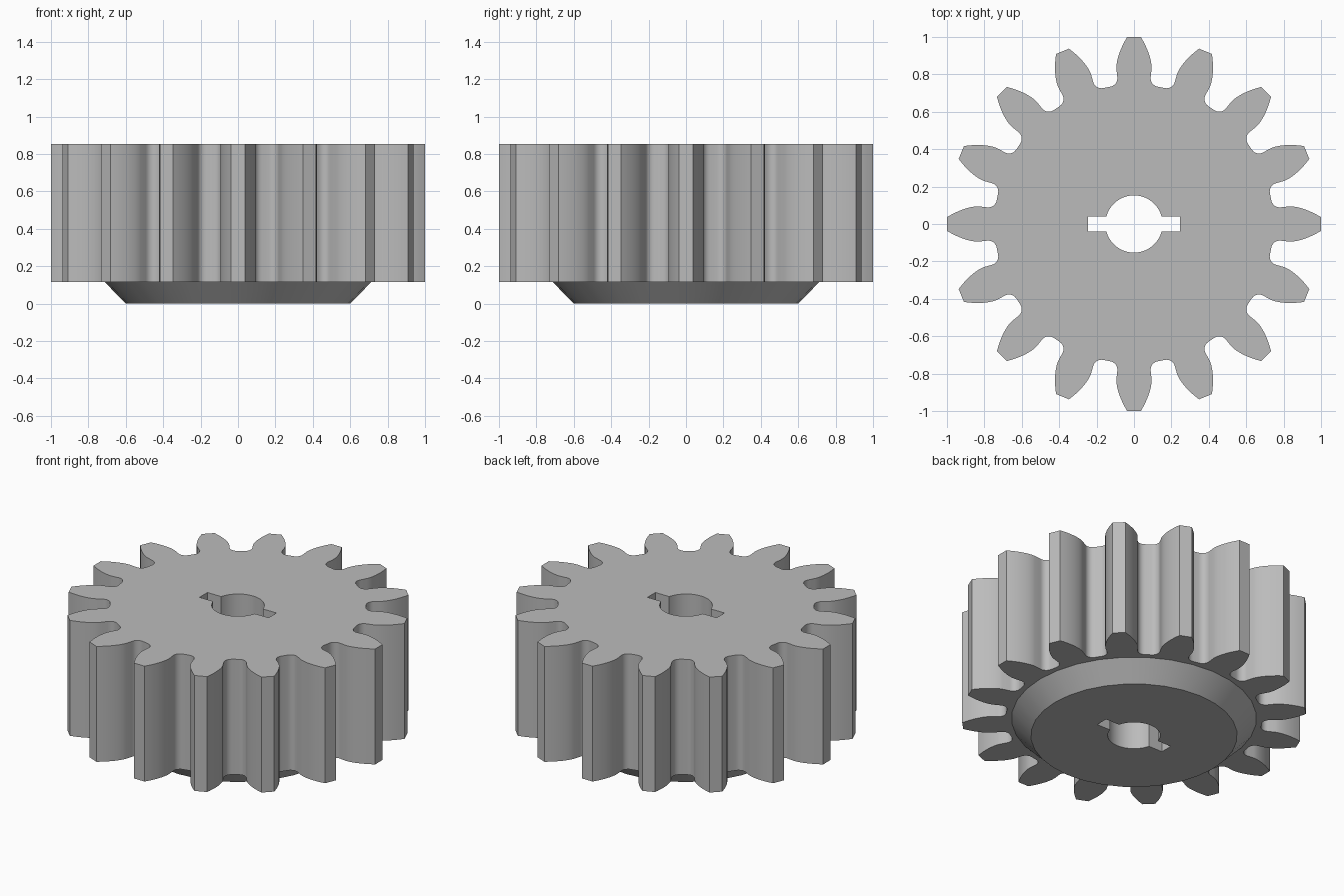
import bpy, bmesh, math
from math import pi, sin, cos, tan, acos, asin, radians

cube = bpy.data.objects.get("Cube")
if cube:
    bpy.data.objects.remove(cube, do_unlink=True)

TEETH = 16
TIP_R, ROOT_R = 1.0, 0.745
PITCH_R = TIP_R * TEETH / (TEETH + 2)
BASE_R = PITCH_R * cos(radians(20))
COLLAR_Z, TOP_Z = 0.115, 0.855


def polar(r, a):
    return (r * cos(a), r * sin(a))


def involute(a):
    return tan(a) - a


def half_tooth():
    """(radius, angle) pairs from the tip down one flank to the root."""
    base_angle = pi / (2 * TEETH) + involute(radians(20))
    pts = []
    steps = 8
    for i in range(steps + 1):
        r = TIP_R + (BASE_R - TIP_R) * i / steps
        pts.append((r, base_angle - involute(acos(min(1, BASE_R / r)))))
    # Round fillet into the root
    fillet = 0.045
    cr = ROOT_R + fillet
    ca = base_angle + asin(fillet / cr)
    for i in range(7):
        t = ca - pi / 2 - (pi / 2) * i / 6
        x = cr * cos(ca) + fillet * cos(t)
        y = cr * sin(ca) + fillet * sin(t)
        pts.append((math.hypot(x, y), math.atan2(y, x)))
    return pts


def tooth_outline():
    half = half_tooth()
    tooth = [(r, -a) for r, a in reversed(half)] + half
    return [polar(r, a + k * 2 * pi / TEETH) for k in range(TEETH) for r, a in tooth]


def circle(r, n=32):
    return [polar(r, 2 * pi * i / n) for i in range(n)]


def bore_outline(r=0.153, slot_x=0.245, slot_y=0.04, n=20):
    """Round bore with a key slot on each side."""
    a0 = asin(slot_y / r)
    pts = []
    for side, start in ((1, 0), (-1, pi)):
        pts += [polar(r, start + a0 + (pi - 2 * a0) * i / n) for i in range(n + 1)]
        pts += [(-side * slot_x, side * slot_y), (-side * slot_x, -side * slot_y)]
    return pts


bm = bmesh.new()


def loop(points, z):
    verts = [bm.verts.new((x, y, z)) for x, y in points]
    edges = [bm.edges.new((verts[i - 1], verts[i])) for i in range(len(verts))]
    return verts, edges


def wall(low, high):
    a, b = low[0], high[0]
    for i in range(len(a)):
        bm.faces.new((a[i - 1], a[i], b[i], b[i - 1]))


def cap(outer, inner, direction):
    bmesh.ops.triangle_fill(bm, use_beauty=True, use_dissolve=False,
                            edges=outer[1] + inner[1], normal=(0, 0, direction))


teeth_low, teeth_high = loop(tooth_outline(), COLLAR_Z), loop(tooth_outline(), TOP_Z)
collar_low, collar_high = loop(circle(0.6), 0), loop(circle(0.712), COLLAR_Z)
bore_low, bore_high = loop(bore_outline(), 0), loop(bore_outline(), TOP_Z)

# Flat ends, then toothed rim, tapered collar and bore walls
cap(teeth_high, bore_high, 1)
cap(teeth_low, collar_high, -1)
cap(collar_low, bore_low, -1)
wall(teeth_low, teeth_high)
wall(collar_low, collar_high)
wall(bore_low, bore_high)
bmesh.ops.recalc_face_normals(bm, faces=bm.faces)

mesh = bpy.data.meshes.new("spur_gear")
bm.to_mesh(mesh)
bm.free()
gear = bpy.data.objects.new("spur_gear", mesh)
bpy.context.collection.objects.link(gear)

# Plain grey metal
grey = bpy.data.materials.new("plain_grey")
grey.use_nodes = True
colour = (0.5, 0.5, 0.5, 1)
grey.diffuse_color = colour
grey.node_tree.nodes["Principled BSDF"].inputs["Base Color"].default_value = colour
mesh.materials.append(grey)

bpy.ops.object.select_all(action="DESELECT")
gear.select_set(True)
bpy.context.view_layer.objects.active = gear
bpy.ops.object.shade_smooth_by_angle(angle=radians(30))
